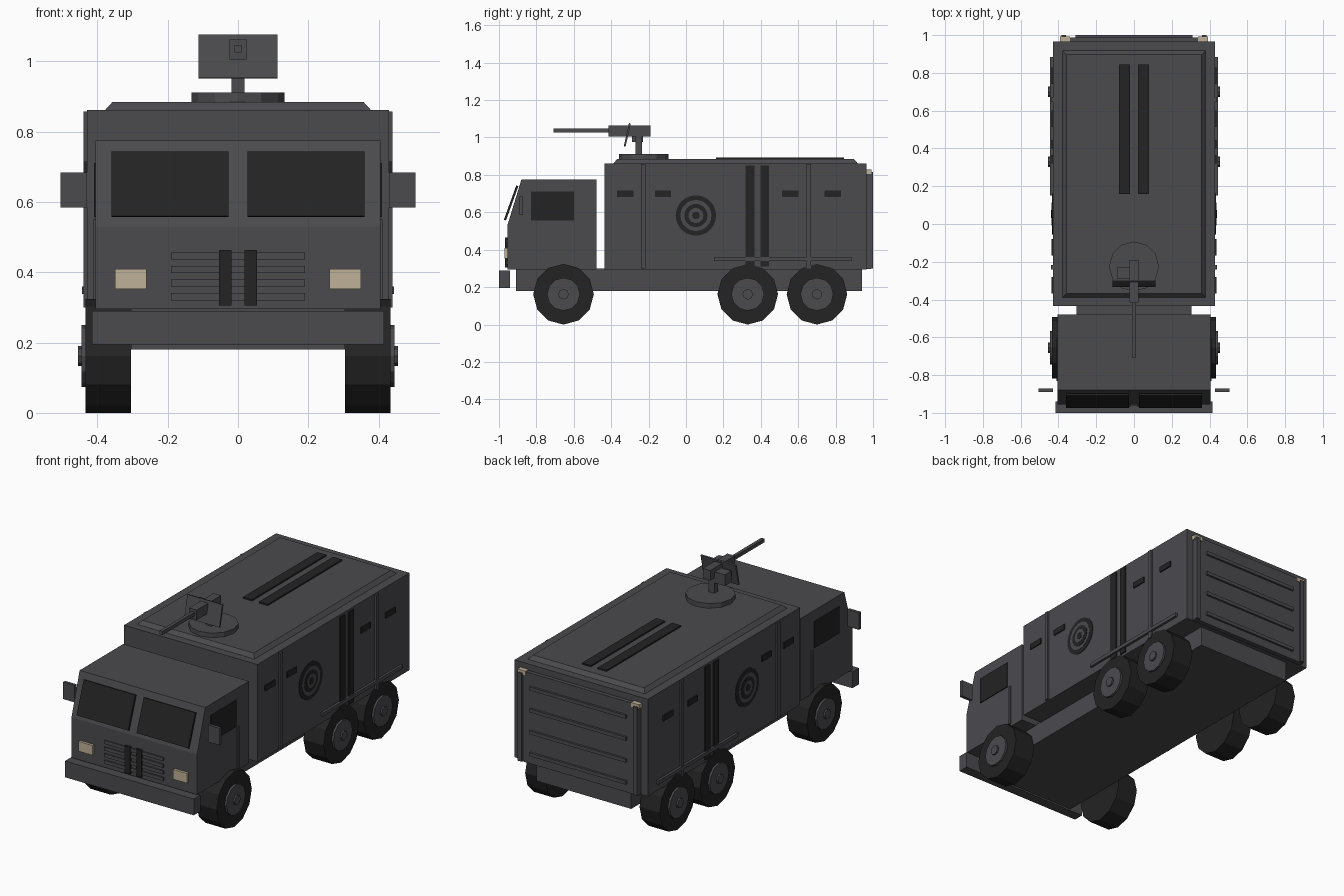
import bpy
import bmesh
from math import cos, sin, pi, atan2
from mathutils import Matrix, Vector

if "Cube" in bpy.data.objects:
    bpy.data.objects.remove(bpy.data.objects["Cube"])


def material(name, rgb):
    m = bpy.data.materials.new(name)
    m.use_nodes = True
    m.diffuse_color = (*rgb, 1)
    m.node_tree.nodes["Principled BSDF"].inputs["Base Color"].default_value = (*rgb, 1)
    return m


GREY = material("slate grey", (0.07, 0.068, 0.076))
DARK = material("near black", (0.017, 0.017, 0.017))
TAN = material("lamp tan", (0.52, 0.44, 0.31))


def finish(name, bm, mat):
    bmesh.ops.recalc_face_normals(bm, faces=bm.faces)
    mesh = bpy.data.meshes.new(name)
    bm.to_mesh(mesh)
    bm.free()
    mesh.materials.append(mat)
    ob = bpy.data.objects.new(name, mesh)
    bpy.context.collection.objects.link(ob)
    return ob


def box(name, x, y, z, mat=GREY, tilt=0):
    """Box from (low, high) ranges, optionally tilted about x."""
    lo, hi = Vector((x[0], y[0], z[0])), Vector((x[1], y[1], z[1]))
    bm = bmesh.new()
    bmesh.ops.create_cube(bm, size=1)
    bm.transform(Matrix.Translation((lo + hi) / 2) @ Matrix.Rotation(tilt, 4, 'X')
                 @ Matrix.Diagonal((*(hi - lo), 1)))
    return finish(name, bm, mat)


def prism(name, outline, x, mat=GREY):
    """Extrude a (y, z) outline across the x range."""
    bm = bmesh.new()
    face = bm.faces.new([bm.verts.new((x[0], y, z)) for y, z in outline])
    ext = bmesh.ops.extrude_face_region(bm, geom=[face])
    verts = [v for v in ext["geom"] if isinstance(v, bmesh.types.BMVert)]
    bmesh.ops.translate(bm, vec=(x[1] - x[0], 0, 0), verts=verts)
    return finish(name, bm, mat)


def circle(y, z, r, n):
    return [(y + r * sin(2 * pi * i / n), z + r * cos(2 * pi * i / n)) for i in range(n)]


def span(side, a, b):
    """An x range mirrored to the given side."""
    return tuple(sorted((side * a, side * b)))


# Chassis, cab and troop body
box("chassis", (-0.305, 0.305), (-0.91, 0.94), (0.18, 0.3))
prism("cab", [(-0.955, 0.295), (-0.955, 0.53), (-0.88, 0.775), (-0.478, 0.775), (-0.478, 0.295)],
      (-0.405, 0.405))
box("front_bumper", (-0.415, 0.415), (-1.0, -0.94), (0.195, 0.29))
box("troop_body", (-0.43, 0.43), (-0.435, 0.965), (0.295, 0.862))

# Roof cap with sloping rim
cap = box("roof_cap", (-0.38, 0.38), (-0.39, 0.92), (0.86, 0.884))
for v in cap.data.vertices:
    if v.co.z > 0.87:
        v.co.x -= 0.022 if v.co.x > 0 else -0.022
        v.co.y -= 0.022 if v.co.y > 0.2 else -0.022

# Grille slats
for i in range(4):
    z = 0.446 - i * 0.0385
    box(f"grille_slat_{i + 1}", (-0.19, 0.19), (-0.963, -0.95), (z - 0.01, z + 0.01))

# Parts mirrored on both sides
slope = -atan2(0.065, 0.18)
for s, side in ((1, "left"), (-1, "right")):
    box(f"windscreen_{side}", span(s, 0.027, 0.36), (-0.941, -0.929), (0.553, 0.747), DARK, slope)
    box(f"headlight_{side}", span(s, 0.26, 0.35), (-0.97, -0.95), (0.353, 0.41), TAN)
    box(f"grille_stripe_{side}", span(s, 0.019, 0.054), (-0.968, -0.95), (0.305, 0.464), DARK)
    box(f"mirror_{side}", span(s, 0.43, 0.505), (-0.89, -0.872), (0.585, 0.684))
    box(f"cab_window_{side}", span(s, 0.4, 0.41), (-0.83, -0.6), (0.557, 0.711), DARK)
    box(f"door_strip_{side}", span(s, 0.4, 0.412), (-0.588, -0.573), (0.31, 0.55))
    box(f"roof_stripe_{side}", span(s, 0.022, 0.08), (0.16, 0.845), (0.88, 0.892), DARK)

    for i, y in enumerate((-0.228, 0.657)):
        box(f"body_rib_{side}_{i + 1}", span(s, 0.425, 0.44), (y - 0.012, y + 0.012), (0.3, 0.857))
    for i, y in enumerate((0.342, 0.422)):
        box(f"side_stripe_{side}_{i + 1}", span(s, 0.425, 0.437),
            (y - 0.023, y + 0.023), (0.31, 0.85), DARK)
    for i, y in enumerate((-0.325, -0.123, 0.557, 0.785)):
        box(f"firing_slot_{side}_{i + 1}", span(s, 0.425, 0.437),
            (y - 0.044, y + 0.044), (0.683, 0.716), DARK)
    box(f"side_rail_{side}", span(s, 0.425, 0.444), (0.15, 0.885), (0.339, 0.36))

    # Round marking made of stacked thin discs
    for i, r in enumerate((0.108, 0.083, 0.062, 0.04, 0.02)):
        prism(f"round_marking_{side}_{i + 1}", circle(0.053, 0.583, r, 24),
              span(s, 0.428, 0.433 + i * 0.0015), GREY if i % 2 else DARK)

    # Wheels
    for i, y in enumerate((-0.655, 0.33, 0.7)):
        prism(f"tyre_{side}_{i + 1}", circle(y, 0.162, 0.162, 12), span(s, 0.304, 0.434), DARK)
        prism(f"hub_{side}_{i + 1}", circle(y, 0.162, 0.088, 12), span(s, 0.42, 0.446))
        prism(f"hub_cap_{side}_{i + 1}", circle(y, 0.162, 0.028, 8), span(s, 0.44, 0.456))

    # Rear lamps and door hinges
    box(f"rear_lamp_{side}", span(s, 0.34, 0.392), (0.965, 0.992), (0.805, 0.83), TAN)
    box(f"door_hinge_{side}", span(s, 0.36, 0.385), (0.965, 1.0), (0.3, 0.815))

# Rear door with pressed ribs
box("rear_door", (-0.385, 0.385), (0.96, 0.988), (0.297, 0.825))
for i in range(4):
    z = 0.74 - i * 0.128
    box(f"rear_door_rib_{i + 1}", (-0.31, 0.31), (0.98, 1.0), (z - 0.01, z + 0.01))

# Roof gun on a turntable
bm = bmesh.new()
bmesh.ops.create_cone(bm, cap_ends=True, segments=12, radius1=0.132, radius2=0.132, depth=0.03,
                      matrix=Matrix.Translation((0, -0.225, 0.896)))
finish("turntable", bm, GREY)
box("gun_post", (-0.018, 0.018), (-0.27, -0.235), (0.9, 1.01))
box("gun_body", (-0.024, 0.024), (-0.415, -0.19), (1.005, 1.063))
box("gun_barrel", (-0.01, 0.01), (-0.708, -0.41), (1.026, 1.047))
box("gun_shield", (-0.113, 0.113), (-0.319, -0.309), (0.951, 1.077), GREY, -0.22)
box("ammunition_box", (-0.09, -0.02), (-0.29, -0.23), (0.975, 1.04))
